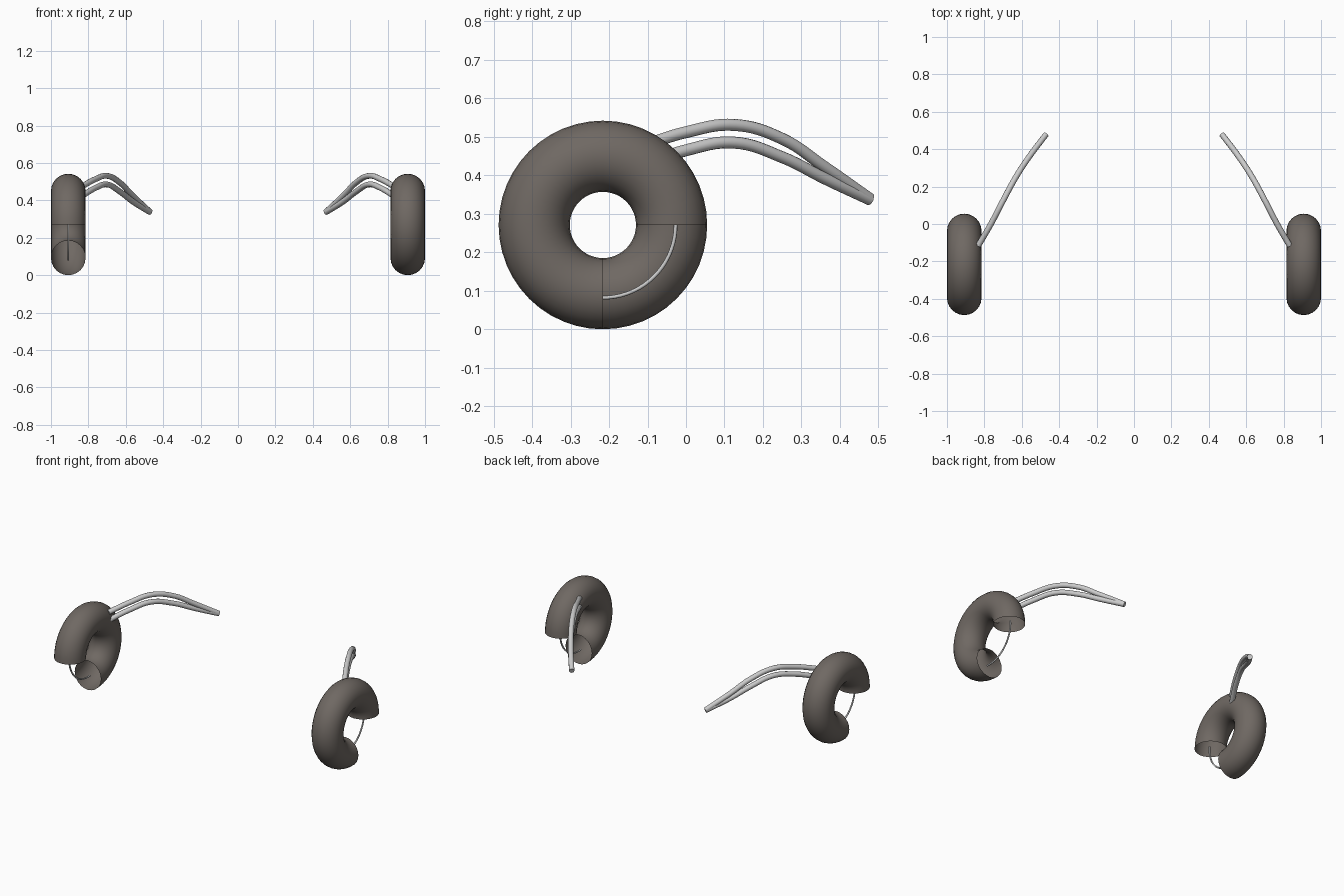
import bpy, bmesh
from math import sin, cos, pi, radians
from mathutils import Vector

if "Cube" in bpy.data.objects:
    bpy.data.objects.remove(bpy.data.objects["Cube"])

CX, CY, CZ = 0.9075, -0.216, 0.271   # ring centre (mirrored in x)
MAJOR, MINOR = 0.1785, 0.0925

rubber = bpy.data.materials.new("dark_rubber")
rubber.diffuse_color = (0.16, 0.14, 0.125, 1)
rubber.use_nodes = True
rubber.node_tree.nodes["Principled BSDF"].inputs["Base Color"].default_value = rubber.diffuse_color


def arc_tube(name, x, start, end, major, minor, steps, sides, mat=None):
    """Open-ended tube swept around the x axis; angle 0 = +y, 90 = +z."""
    bm = bmesh.new()
    rings = []
    for i in range(steps + 1):
        a = radians(start + (end - start) * i / steps)
        ring = []
        for j in range(sides):
            b = 2 * pi * j / sides
            r = major + minor * cos(b)
            ring.append(bm.verts.new((x + minor * sin(b), CY + r * cos(a), CZ + r * sin(a))))
        rings.append(ring)
    for p, q in zip(rings, rings[1:]):
        for j in range(sides):
            k = (j + 1) % sides
            bm.faces.new((p[j], p[k], q[k], q[j]))
    for f in bm.faces:
        f.smooth = True
    bmesh.ops.recalc_face_normals(bm, faces=bm.faces)
    # an open shell can be recalculated inside out: check one face
    f = next(iter(bm.faces))
    c = f.calc_center_median()
    radial = Vector((0, c.y - CY, c.z - CZ)).normalized()
    core = Vector((x, CY, CZ)) + radial * major
    if f.normal.dot(c - core) < 0:
        bmesh.ops.reverse_faces(bm, faces=bm.faces)
    me = bpy.data.meshes.new(name)
    bm.to_mesh(me)
    bm.free()
    ob = bpy.data.objects.new(name, me)
    bpy.context.collection.objects.link(ob)
    if mat:
        me.materials.append(mat)
    return ob


def rod(name, points, radius):
    """Smooth capped rod through a few points."""
    cu = bpy.data.curves.new(name, 'CURVE')
    cu.dimensions = '3D'
    cu.bevel_depth = radius
    cu.bevel_resolution = 4
    cu.use_fill_caps = True
    cu.resolution_u = 8
    sp = cu.splines.new('BEZIER')
    sp.bezier_points.add(len(points) - 1)
    for bp, p in zip(sp.bezier_points, points):
        bp.co = p
        bp.handle_left_type = bp.handle_right_type = 'AUTO'
    ob = bpy.data.objects.new(name, cu)
    bpy.context.collection.objects.link(ob)
    return ob


# Rod paths on the right side: (x, y, upper z, lower z)
path = [(0.832, -0.115, 0.476, 0.425), (0.765, 0.0, 0.512, 0.465),
        (0.70, 0.125, 0.531, 0.485), (0.632, 0.25, 0.495, 0.447),
        (0.56, 0.36, 0.422, 0.392), (0.471, 0.478, 0.339, 0.337)]

# Right ring opens at the lower back, left ring at the lower front
for side, s, gap in (("right", 1, 270), ("left", -1, 180)):
    # three-quarter hollow ring
    arc_tube(f"{side}_ring", s * CX, gap + 90, gap + 360, MAJOR, MINOR, 36, 24, rubber)
    # thin wire bridging the gap
    arc_tube(f"{side}_wire", s * CX, gap - 6, gap + 96, 0.189, 0.005, 20, 8)
    # paired arms meeting at the tip
    rod(f"{side}_upper_arm", [(s * x, y, u) for x, y, u, l in path], 0.0155)
    rod(f"{side}_lower_arm", [(s * x, y, l) for x, y, u, l in path], 0.0155)
